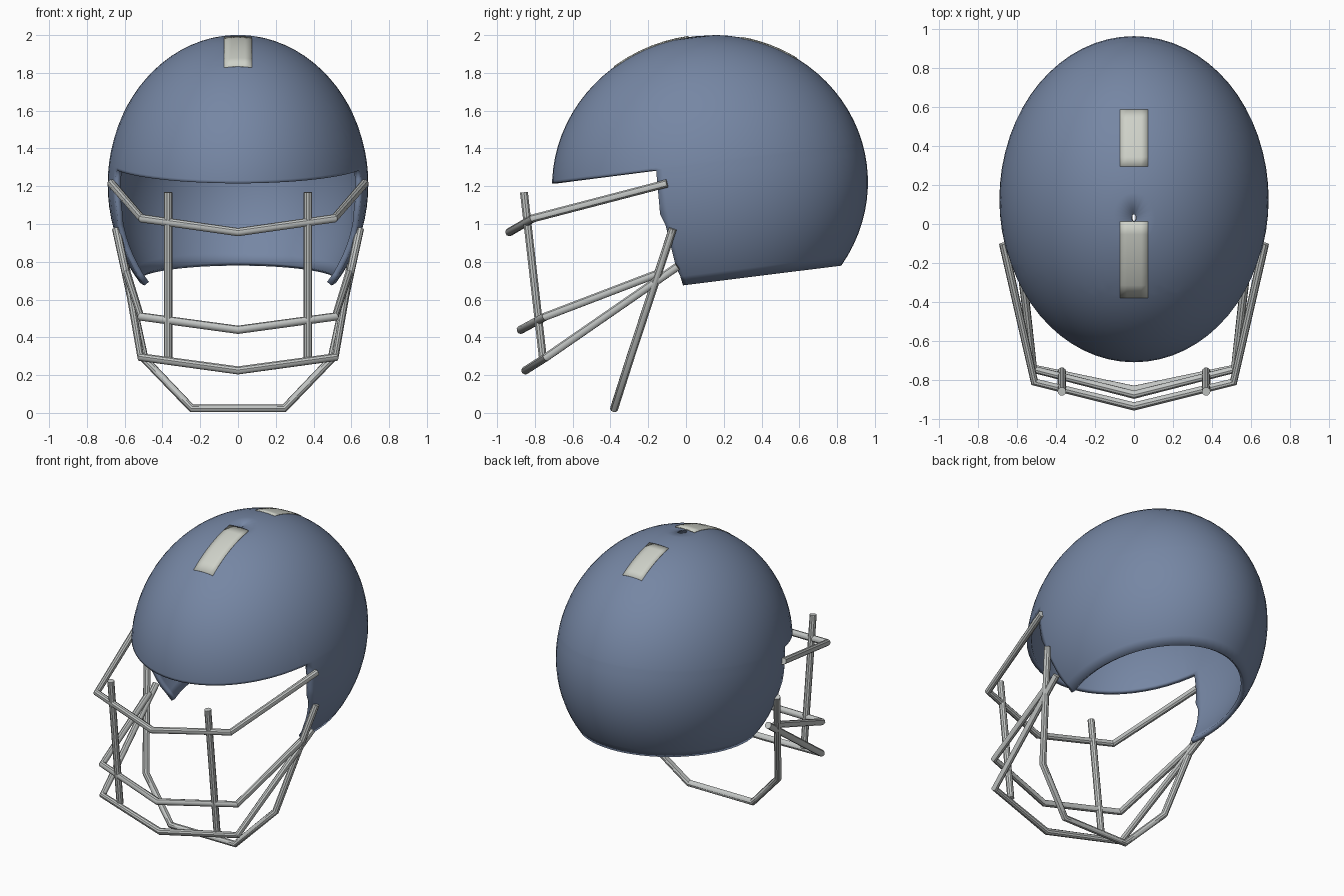
import bpy, bmesh, math
from mathutils import Matrix, Vector

if "Cube" in bpy.data.objects:
    bpy.data.objects.remove(bpy.data.objects["Cube"])


def material(name, rgb):
    m = bpy.data.materials.new(name)
    m.use_nodes = True
    m.diffuse_color = (*rgb, 1)
    m.node_tree.nodes["Principled BSDF"].inputs["Base Color"].default_value = (*rgb, 1)
    return m


blue = material("slate blue", (0.18, 0.24, 0.37))
steel = material("bar grey", (0.55, 0.57, 0.56))
pale = material("stripe off white", (0.62, 0.64, 0.58))

CENTRE = Vector((0, 0.127, 1.21))
RADII = Vector((0.69, 0.837, 0.79))
TILT = math.radians(7.1)


def add_mesh(name, bm, mat):
    me = bpy.data.meshes.new(name)
    bm.to_mesh(me)
    bm.free()
    me.materials.append(mat)
    ob = bpy.data.objects.new(name, me)
    bpy.context.collection.objects.link(ob)
    return ob


def activate(ob):
    bpy.ops.object.select_all(action='DESELECT')
    ob.select_set(True)
    bpy.context.view_layer.objects.active = ob


# Shell: tilted ellipsoid, open at the bottom and the face
bm = bmesh.new()
bmesh.ops.create_uvsphere(bm, u_segments=64, v_segments=40, radius=1)
bmesh.ops.delete(bm, geom=[v for v in bm.verts if v.co.z > 0.9999], context='VERTS')
for v in bm.verts:
    if v.co.z > 0.99:          # narrow vent at the crown
        if math.hypot(v.co.x, v.co.y) < 0.1:
            v.co.x *= 0.2
            v.co.y *= 0.3
bm.transform(Matrix.Translation(CENTRE) @ Matrix.Rotation(TILT, 4, 'X')
             @ Matrix.Diagonal((*RADII, 1)))


def cut(a, b, clear=False):
    """Slice along the side-view line a-b, clearing the part below it."""
    normal = Vector((0, a[1] - b[1], b[0] - a[0]))
    bmesh.ops.bisect_plane(bm, geom=bm.verts[:] + bm.edges[:] + bm.faces[:], dist=0.003,
                           plane_co=(0, *a), plane_no=normal, clear_inner=clear)


brow = [(-0.71, 1.215), (-0.158, 1.285)]
cheek = [(-0.158, 1.285), (-0.145, 1.14), (-0.1, 0.96), (-0.016, 0.675)]
cut(cheek[-1], (0.82, 0.776), clear=True)
cut(*brow)
for a, b in zip(cheek, cheek[1:]):
    cut(a, b)


def in_face_opening(c):
    slope = (brow[1][1] - brow[0][1]) / (brow[1][0] - brow[0][0])
    if c.z > brow[0][1] + slope * (c.y - brow[0][0]):
        return False
    for a, b in zip(cheek, cheek[1:]):
        if c.z > b[1] or b is cheek[-1]:
            return c.y < a[0] + (b[0] - a[0]) * (c.z - a[1]) / (b[1] - a[1])


bmesh.ops.delete(bm, geom=[f for f in bm.faces if in_face_opening(f.calc_center_median())],
                 context='FACES')
bmesh.ops.remove_doubles(bm, verts=bm.verts[:], dist=0.002)
bmesh.ops.recalc_face_normals(bm, faces=bm.faces[:])
top = max(bm.faces, key=lambda f: f.calc_center_median().z)
if top.normal.z < 0:
    bmesh.ops.reverse_faces(bm, faces=bm.faces[:])
for f in bm.faces:
    f.smooth = True
shell = add_mesh("helmet_shell", bm, blue)
solid = shell.modifiers.new("Thickness", 'SOLIDIFY')
solid.thickness = 0.03
solid.offset = -1


# Crown stripes: thin plates following the shell
def stripe(name, y0, y1, rows=6, cols=4, half=0.073):
    bm = bmesh.new()
    bmesh.ops.create_grid(bm, x_segments=cols, y_segments=rows, size=1)
    for v in bm.verts:
        x, y = v.co.x * half, (y0 + y1) / 2 + v.co.y * (y1 - y0) / 2
        local = Matrix.Rotation(-TILT, 3, 'X')
        # drop straight down on to the tilted ellipsoid
        p = local @ Vector((x, y - CENTRE.y, 0))
        d = local @ Vector((0, 0, 1))
        p, d = [Vector([u / r for u, r in zip(w, RADII)]) for w in (p, d)]
        k, h = d.dot(d), p.dot(d)
        t = (-h + math.sqrt(h * h - k * (p.dot(p) - 1))) / k
        v.co = (x, y, CENTRE.z + t + 0.004)
    for f in bm.faces:
        f.smooth = True
    ob = add_mesh(name, bm, pale)
    s = ob.modifiers.new("Thickness", 'SOLIDIFY')
    s.thickness = 0.007
    s.offset = -1


stripe("front_stripe", -0.38, 0.012)
stripe("rear_stripe", 0.295, 0.587)


# Face guard: round bars along mitred paths
def bar(name, points, radius=0.022):
    cu = bpy.data.curves.new(name, 'CURVE')
    cu.dimensions = '3D'
    cu.bevel_depth = radius
    cu.bevel_resolution = 3
    cu.use_fill_caps = True
    sp = cu.splines.new('POLY')
    sp.points.add(len(points) - 1)
    for p, co in zip(sp.points, points):
        p.co = (*co, 1)
    cu.materials.append(steel)
    ob = bpy.data.objects.new(name, cu)
    bpy.context.collection.objects.link(ob)
    activate(ob)
    bpy.ops.object.convert(target='MESH')
    bpy.ops.object.shade_smooth_by_angle(angle=math.radians(35))


def mirrored(half):
    """Complete a left-side path across the middle."""
    other = [(-x, y, z) for x, y, z in reversed(half) if x > 0]
    return half + other


bar("upper_guard_bar", mirrored([(0.67, -0.1, 1.215), (0.51, -0.81, 1.03), (0, -0.935, 0.957)]))
bar("middle_guard_bar", mirrored([(0.59, -0.13, 0.745), (0.515, -0.745, 0.51), (0, -0.875, 0.44)]))
bar("lower_guard_bar", mirrored([(0.595, -0.045, 0.775), (0.515, -0.74, 0.295), (0, -0.85, 0.225)]))
bar("chin_guard_bar", mirrored([(0.645, -0.07, 0.975), (0.495, -0.297, 0.285), (0.245, -0.38, 0.024)]))
for side, x in (("left", 0.37), ("right", -0.37)):
    bar(side + "_upright_bar", [(x, -0.858, 1.168), (x, -0.757, 0.285)])
